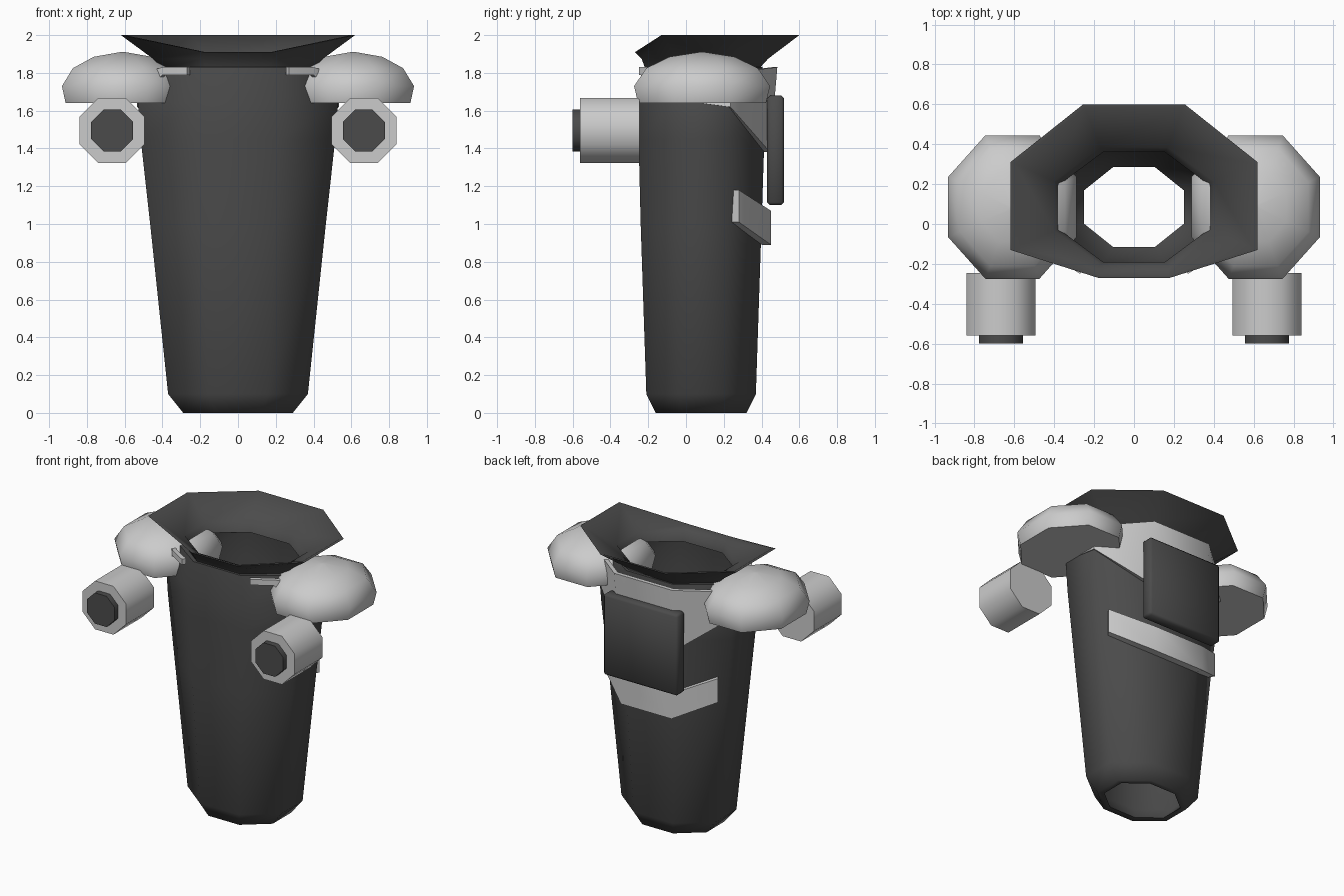
import bpy, bmesh, math
from mathutils import Vector

if "Cube" in bpy.data.objects:
    bpy.data.objects.remove(bpy.data.objects["Cube"])

dark = bpy.data.materials.new("dark_grey")
dark.diffuse_color = (0.07, 0.07, 0.07, 1)
dark.use_nodes = True
dark.node_tree.nodes["Principled BSDF"].inputs["Base Color"].default_value = dark.diffuse_color


def finish(name, bm, mat=None, angle=60):
    bmesh.ops.recalc_face_normals(bm, faces=bm.faces)
    me = bpy.data.meshes.new(name)
    bm.to_mesh(me)
    bm.free()
    ob = bpy.data.objects.new(name, me)
    bpy.context.collection.objects.link(ob)
    if mat:
        me.materials.append(mat)
    bpy.ops.object.select_all(action='DESELECT')
    ob.select_set(True)
    bpy.context.view_layer.objects.active = ob
    bpy.ops.object.shade_smooth_by_angle(angle=math.radians(angle))
    return ob


def octagon(cx, cy, a, b, z, k=0.42):
    pts = [(a, -k*b), (a, k*b), (k*a, b), (-k*a, b),
           (-a, k*b), (-a, -k*b), (-k*a, -b), (k*a, -b)]
    return [Vector((cx + x, cy + y, z)) for x, y in pts]


def loft(name, rings, mat=None, closed=False, caps=False, turn=False):
    bm = bmesh.new()
    rows = [[bm.verts.new((p.x, -p.z, p.y) if turn else p) for p in r] for r in rings]
    n = len(rings[0])
    pairs = list(zip(rows, rows[1:]))
    if closed:
        pairs.append((rows[-1], rows[0]))
    for lo, hi in pairs:
        for i in range(n):
            j = (i + 1) % n
            bm.faces.new((lo[i], lo[j], hi[j], hi[i]))
    if caps:
        bm.faces.new(rows[0][::-1])
        bm.faces.new(rows[-1])
    return finish(name, bm, mat)


def band(name, half, thickness, mat=None):
    # half: (x, y, z_top, z_bottom, outward lean at top) from centre to one end
    full = [(-x, y, t, b, o) for x, y, t, b, o in half[::-1]] + half
    bm = bmesh.new()
    rows = []
    for k, (x, y, t, b, o) in enumerate(full):
        p, q = full[max(k-1, 0)], full[min(k+1, len(full)-1)]
        nrm = Vector((-(q[1]-p[1]), q[0]-p[0], 0)).normalized()
        c = Vector((x, y, 0))
        rows.append([bm.verts.new(v) for v in (
            c + Vector((0, 0, b)), c + nrm*o + Vector((0, 0, t)),
            c + nrm*(o-thickness) + Vector((0, 0, t)), c - nrm*thickness + Vector((0, 0, b)))])
    for l, r in zip(rows, rows[1:]):
        for i in range(4):
            j = (i + 1) % 4
            bm.faces.new((l[i], l[j], r[j], r[i]))
    bm.faces.new(rows[0])
    bm.faces.new(rows[-1][::-1])
    return finish(name, bm, mat, 50)


# hollow tapered body, outer wall up then inner wall down
body = [(0.08, .29, .24, 0), (0.08, .37, .29, .10), (0.08, .465, .32, 1.0),
        (0.082, .515, .333, 1.45), (0.085, .53, .335, 1.64), (0.085, .45, .32, 1.83),
        (0.085, .42, .29, 1.83), (0.085, .49, .30, 1.64), (0.08, .33, .25, .10),
        (0.085, .25, .20, 0)]
loft("body", [octagon(0, cy, a, b, z) for cy, a, b, z in body], dark, closed=True)


# flared collar with a lowered front lip
def rim(s, dz=0):
    half = [(.62, -.13, 2.0), (.62, .31, 2.0), (.255, .6, 2.0)]
    pts = half + [(-x, y, z) for x, y, z in half[::-1]] + [(-.18, -.27, 1.91), (.18, -.27, 1.91)]
    return [Vector((x*s, .12 + (y - .12)*s, z + dz)) for x, y, z in pts]


loft("collar", [octagon(0, .085, .40, .30, 1.82), octagon(0, .10, .45, .335, 1.875),
                rim(1), rim(.965), octagon(0, .09, .40, .295, 1.885),
                octagon(0, .085, .37, .275, 1.82)], dark, closed=True)

# back yoke wrapping over the shoulders
band("yoke", [(.22, .445, 1.83, 1.38, .04), (.535, .235, 1.80, 1.62, -.01),
              (.535, -.06, 1.80, 1.66, -.03), (.40, -.17, 1.83, 1.79, 0),
              (.27, -.25, 1.83, 1.79, 0)], .03)

# waist strap across the back
band("waist_strap", [(.2, .45, 1.07, .89, 0), (.45, .28, 1.18, 1.01, 0)], .05)

# back panel
bm = bmesh.new()
bmesh.ops.create_cube(bm, size=1)
for v in bm.verts:
    v.co = (v.co.x*.59, .475 + v.co.y*.09, 1.39 + v.co.z*.58)
bmesh.ops.bevel(bm, geom=bm.edges[:], offset=.015, segments=1, affect='EDGES')
finish("back_panel", bm, dark, 50)

for side, s in (("left", -1), ("right", 1)):
    # domed shoulder pad
    prof = [(.94, 1.64), (1.0, 1.73), (.82, 1.825), (.48, 1.885), (.04, 1.91)]
    loft("shoulder_pad_" + side,
         [octagon(s*.61, .085, .322*k, .36*k, z) for k, z in prof], caps=True)
    # forward facing arm stub and its dark end
    loft("arm_" + side, [octagon(s*.667, 1.495, .173, .173, d) for d in (.245, .56)],
         caps=True, turn=True)
    loft("arm_end_" + side, [octagon(s*.667, 1.495, .11, .11, d) for d in (.55, .6)],
         dark, caps=True, turn=True)
